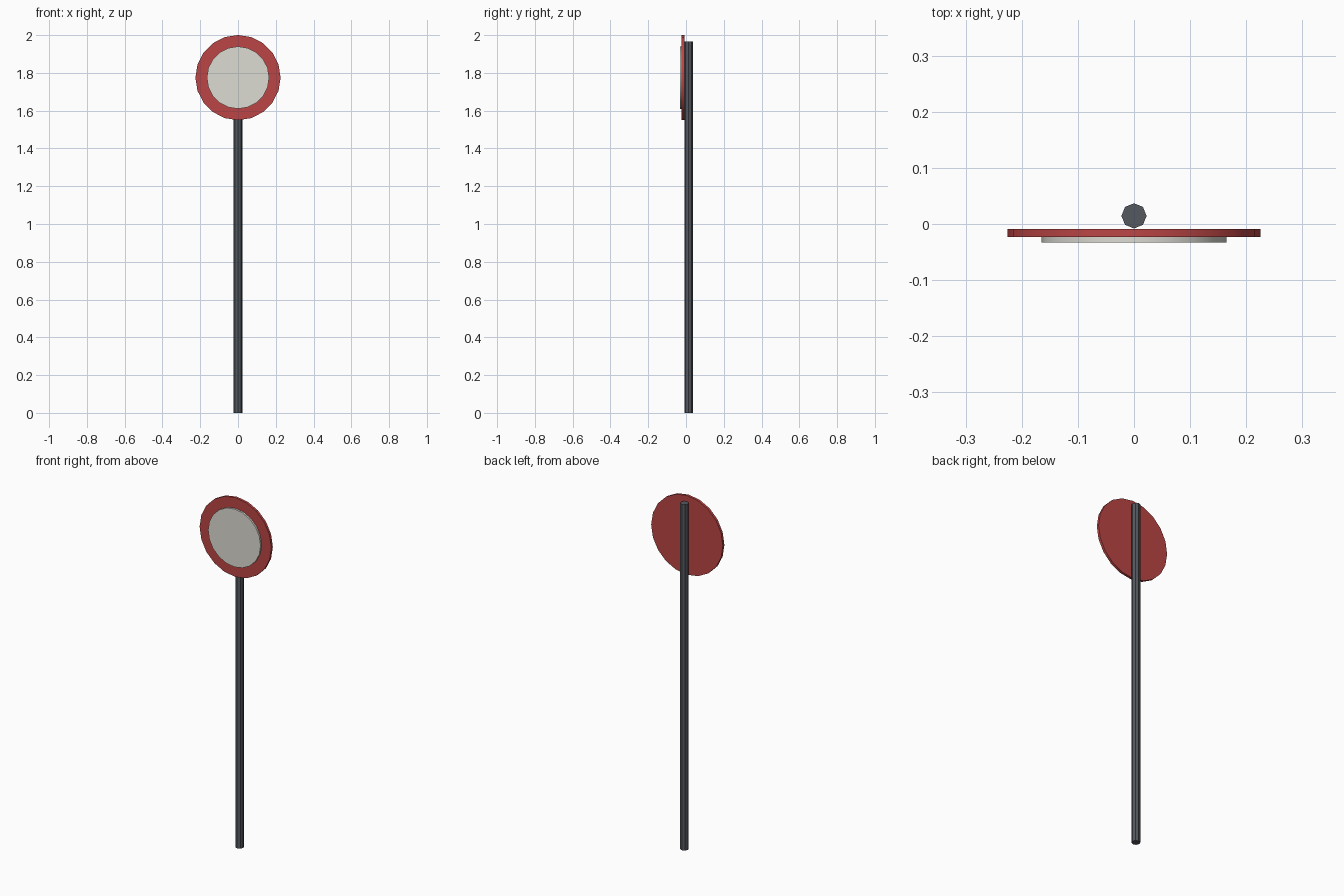
import bpy
from math import pi, radians

if "Cube" in bpy.data.objects:
    bpy.data.objects.remove(bpy.data.objects["Cube"])


def material(name, color):
    m = bpy.data.materials.new(name)
    m.diffuse_color = (*color, 1)
    m.use_nodes = True
    m.node_tree.nodes["Principled BSDF"].inputs["Base Color"].default_value = m.diffuse_color
    return m


def cylinder(name, sides, radius, depth, location, mat, tilt=0):
    bpy.ops.mesh.primitive_cylinder_add(vertices=sides, radius=radius, depth=depth,
                                        location=location, rotation=(tilt, 0, 0))
    ob = bpy.context.object
    ob.name = name
    ob.data.materials.append(mat)
    bpy.ops.object.shade_smooth_by_angle(angle=radians(30))
    return ob


dark = material("dark_metal", (0.09, 0.10, 0.115))
red = material("red_paint", (0.5, 0.06, 0.06))
white = material("off_white", (0.72, 0.71, 0.65))

POLE_HEIGHT = 1.967
SIGN_Z = 1.775

# Octagonal pole behind the sign
cylinder("pole", 8, 0.0225, POLE_HEIGHT, (0, 0.0145, POLE_HEIGHT / 2), dark)

# Red round plate facing the front
cylinder("sign_plate", 20, 0.2255, 0.014, (0, -0.016, SIGN_Z), red, pi / 2)

# Pale raised centre disc, slightly sunk into the plate
cylinder("sign_face", 20, 0.165, 0.013, (0, -0.0265, SIGN_Z), white, pi / 2)
